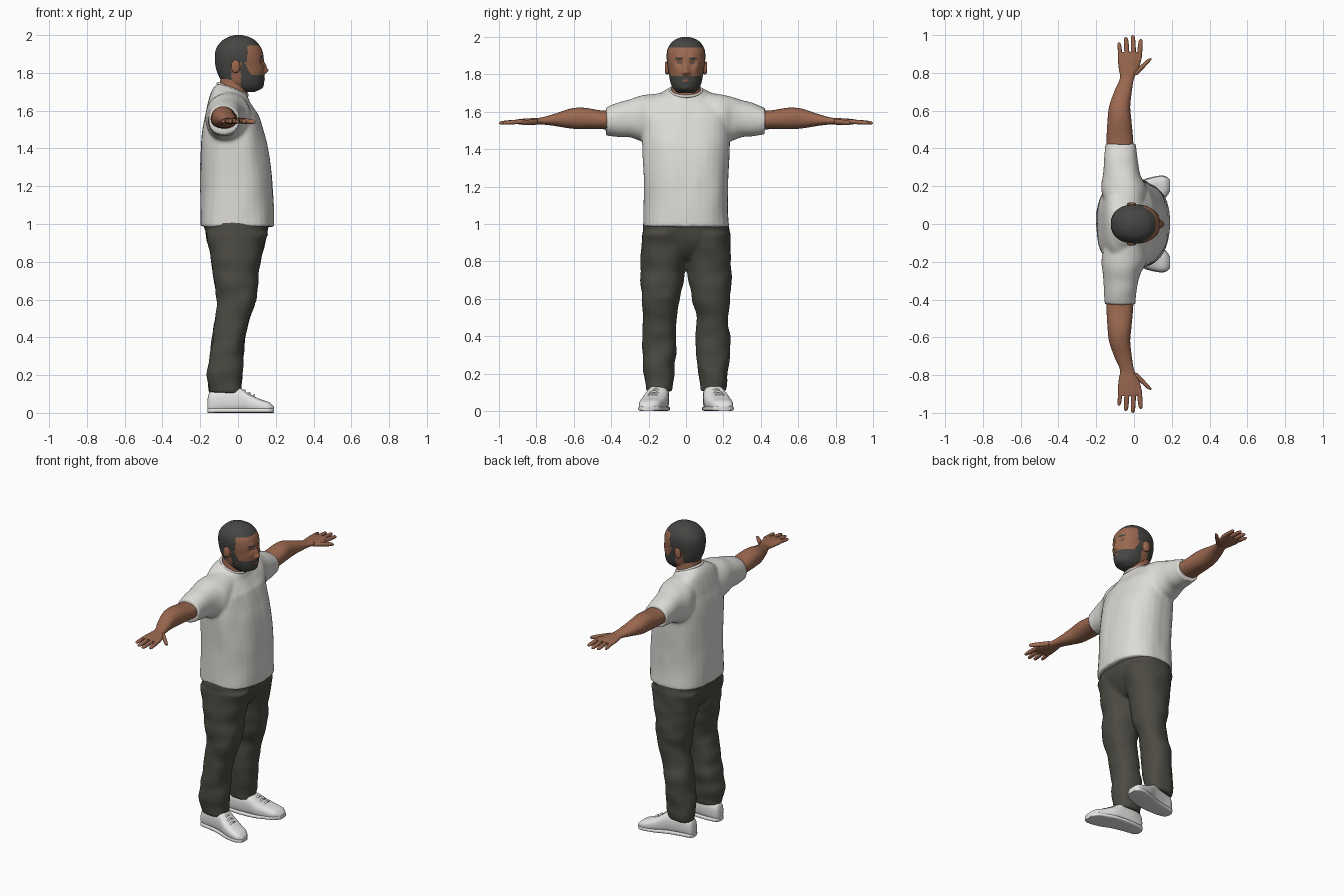
import bpy, bmesh, math
from mathutils import Vector, noise

if "Cube" in bpy.data.objects:
    bpy.data.objects.remove(bpy.data.objects["Cube"])


def material(name, *rgb):
    m = bpy.data.materials.new(name)
    m.use_nodes = True
    m.diffuse_color = (*rgb, 1)
    bsdf = m.node_tree.nodes["Principled BSDF"]
    bsdf.inputs["Base Color"].default_value = (*rgb, 1)
    bsdf.inputs["Roughness"].default_value = 0.8
    return m


SKIN = material("brown_skin", .33, .14, .08)
HAIR = material("dark_hair", .06, .061, .056)
SHIRT = material("off_white_cloth", .72, .71, .68)
PANTS = material("olive_grey_cloth", .072, .068, .055)
SHOE = material("white_shoe", .78, .78, .77)
LIP = material("lip", .24, .09, .06)


def spline(a, b, c, d, t):
    return [q + t / 2 * (r - p + t * (2*p - 5*q + 4*r - s + t * (3*(q - r) + s - p)))
            for p, q, r, s in zip(a, b, c, d)]


def loft(bm, axis, sections, power=2.2, sides=32, steps=5, mirror=False):
    """Skin through sections (position, low, high, low, high) along an axis."""
    ends = [sections[0], *sections, sections[-1]]
    rows = [spline(*ends[i:i + 4], k / steps)
            for i in range(len(sections) - 1) for k in range(steps)]
    rows.append(sections[-1])
    order = {"x": (0, 1, 2), "y": (1, 0, 2), "z": (2, 0, 1)}[axis]
    for flip in ((1, -1) if mirror else (1,)):
        rings = []
        for pos, a0, a1, b0, b1 in rows:
            ring = []
            for k in range(sides):
                t = 2 * math.pi * k / sides
                c, s = math.cos(t), math.sin(t)
                c = math.copysign(abs(c) ** (2 / power), c)
                s = math.copysign(abs(s) ** (2 / power), s)
                co = Vector()
                co[order[0]] = pos
                co[order[1]] = (a0 + a1 + c * (a1 - a0)) / 2
                co[order[2]] = (b0 + b1 + s * (b1 - b0)) / 2
                co.y *= flip
                ring.append(bm.verts.new(co))
            rings.append(ring)
        for r, q in zip(rings, rings[1:]):
            for k in range(sides):
                n = (k + 1) % sides
                bm.faces.new((r[k], r[n], q[n], q[k]))
        bm.faces.new(rings[0])
        bm.faces.new(rings[-1])


def finish(name, bm, *mats, angle=50):
    bmesh.ops.recalc_face_normals(bm, faces=bm.faces)
    mesh = bpy.data.meshes.new(name)
    bm.to_mesh(mesh)
    bm.free()
    for m in mats:
        mesh.materials.append(m)
    ob = bpy.data.objects.new(name, mesh)
    bpy.context.collection.objects.link(ob)
    bpy.ops.object.select_all(action="DESELECT")
    ob.select_set(True)
    bpy.context.view_layer.objects.active = ob
    bpy.ops.object.shade_smooth_by_angle(angle=math.radians(angle))
    return ob


def cloth(ob, stretch, amount):
    """Fuse overlapping lofts into one garment and add soft folds."""
    re = ob.modifiers.new("fuse", "REMESH")
    re.mode, re.voxel_size, re.use_smooth_shade = "VOXEL", .009, True
    sm = ob.modifiers.new("soften", "SMOOTH")
    sm.factor, sm.iterations = .5, 5
    for m in (re.name, sm.name):
        bpy.ops.object.modifier_apply(modifier=m)
    moves = [v.normal * amount * noise.noise(v.co * Vector(stretch)) for v in ob.data.vertices]
    for v, move in zip(ob.data.vertices, moves):
        v.co += move
    bpy.ops.object.shade_smooth_by_angle(angle=math.radians(60))


def sym(*rows):
    return [(z, x0, x1, -w, w) for z, x0, x1, w in rows]


# Shirt: torso and sleeves
bm = bmesh.new()
loft(bm, "z", sym((.985, -.2, .19, .23), (1.1, -.2, .19, .226), (1.25, -.2, .182, .226),
                  (1.4, -.197, .16, .234), (1.5, -.19, .132, .24), (1.58, -.175, .107, .235),
                  (1.65, -.15, .08, .19), (1.69, -.125, .06, .125), (1.715, -.108, .052, .088)),
     power=2.5)
for v in bm.verts:
    v.co.z -= .4 * (v.co.x + .03) * min(1, max(0, (v.co.z - 1.58) / .1))
loft(bm, "y", [(.08, -.15, .06, 1.46, 1.7), (.19, -.172, .068, 1.43, 1.69),
               (.25, -.167, .042, 1.445, 1.68), (.3, -.162, .026, 1.465, 1.665),
               (.36, -.158, .016, 1.468, 1.648), (.425, -.154, .01, 1.475, 1.622)], mirror=True)
cloth(finish("shirt", bm, SHIRT), (9, 9, 5), .007)

# Collar band
bpy.ops.mesh.primitive_torus_add(major_radius=.083, minor_radius=.008, major_segments=48,
                                 location=(-.028, 0, 1.713), rotation=(0, .38, 0))
collar = bpy.context.object
collar.name = "collar"
collar.data.materials.append(SHIRT)
bpy.ops.object.shade_smooth()

# Trousers: hips and two legs
bm = bmesh.new()
loft(bm, "z", sym((.81, -.1, .07, .1), (.86, -.145, .115, .2), (.93, -.17, .15, .23),
                  (1.01, -.187, .165, .226)), power=2.5)
loft(bm, "z", [(.95, -.17, .155, 0, .235), (.85, -.152, .13, -.003, .24),
               (.75, -.135, .112, .006, .242), (.6, -.112, .1, .032, .238),
               (.5, -.12, .062, .054, .227), (.4, -.137, .038, .052, .235),
               (.3, -.15, .028, .052, .236), (.2, -.16, .022, .066, .224),
               (.105, -.154, .018, .074, .214)], mirror=True)
cloth(finish("trousers", bm, PANTS), (8, 8, 12), .01)

# Shoes with soles and laces
shoe = [(-.162, .12, .16, .015, .07), (-.145, .1, .178, 0, .115), (-.08, .09, .19, 0, .132),
        (0, .092, .21, 0, .137), (.06, .1, .235, 0, .1), (.12, .122, .25, 0, .072),
        (.165, .142, .25, 0, .056), (.19, .175, .23, .008, .034)]
bm = bmesh.new()
loft(bm, "x", shoe, power=2.7, mirror=True)
finish("shoes", bm, SHOE)
bm = bmesh.new()
loft(bm, "x", [(x, a - .004, b + .004, 0, .026) for x, a, b, *_ in shoe], power=4, mirror=True)
finish("soles", bm, SHOE)
bm = bmesh.new()
for i in range(3):
    x, y, z = .035 + .025 * i, .163 + .008 * i, .118 - .013 * i
    loft(bm, "y", [(y - .035, x - .005, x + .005, z - .02, z - .01),
                   (y, x - .006, x + .006, z - .006, z + .006),
                   (y + .035, x - .005, x + .005, z - .02, z - .01)], sides=10, mirror=True)
finish("laces", bm, SHOE)

# Arms and palms
bm = bmesh.new()
loft(bm, "y", [(.36, -.14, 0, 1.5, 1.605), (.45, -.145, -.005, 1.507, 1.607),
               (.55, -.14, -.014, 1.507, 1.622), (.62, -.132, -.02, 1.511, 1.616),
               (.7, -.105, -.012, 1.524, 1.59), (.77, -.075, 0, 1.532, 1.57),
               (.82, -.08, .024, 1.53, 1.566), (.88, -.086, .04, 1.531, 1.562),
               (.91, -.078, .034, 1.537, 1.558)], mirror=True)
finish("arms", bm, SKIN)

# Fingers and thumbs: start x, tip x, start y, tip y, radius
bm = bmesh.new()
for xa, xb, ya, yb, r in ((-.07, -.079, .87, .962, .011), (-.036, -.043, .88, .99, .013),
                          (-.002, -.006, .88, 1, .013), (.027, .036, .87, .98, .013),
                          (.002, .088, .79, .878, .016)):
    rows = []
    for t, k in ((0, 1), (.5, 1), (.85, .85), (.96, .55), (1, .15)):
        x, y, z = xa + (xb - xa) * t, ya + (yb - ya) * t, 1.548 - .008 * t
        rows.append((y, x - r * k, x + r * k, z - r * k * .9, z + r * k * .9))
    loft(bm, "y", rows, sides=14, steps=3, mirror=True)
finish("fingers", bm, SKIN)

# Neck and ears
bm = bmesh.new()
loft(bm, "z", sym((1.62, -.1, .05, .085), (1.7, -.1, .05, .08), (1.75, -.095, .05, .076),
                  (1.8, -.09, .05, .076)))
finish("neck", bm, SKIN)
bm = bmesh.new()
loft(bm, "y", [(.08, -.025, .012, 1.805, 1.86), (.1, -.034, .012, 1.8, 1.868),
               (.109, -.036, .008, 1.803, 1.868), (.113, -.028, .002, 1.812, 1.86)],
     sides=20, mirror=True)
finish("ears", bm, SKIN)

# Head, shaped by soft pushes: centre, radius, forward amount
bm = bmesh.new()
loft(bm, "z", sym((1.7, .01, .09, .04), (1.72, -.04, .124, .064), (1.75, -.082, .134, .081),
                  (1.79, -.105, .137, .09), (1.83, -.118, .137, .096), (1.88, -.123, .136, .103),
                  (1.93, -.115, .124, .1), (1.97, -.084, .093, .078), (1.99, -.05, .058, .048),
                  (2, -.015, .02, .014)), power=2.25, sides=112, steps=9)
pushes = [((.137, 0, 1.813), .016, .024), ((.137, 0, 1.84), .014, .011),
          ((.14, 0, 1.766), .016, .006), ((.128, 0, 1.725), .025, .006)]
for side in (-1, 1):
    pushes += [((.125, side * .036, 1.862), .017, -.014), ((.127, side * .032, 1.888), .014, .006),
               ((.12, side * .05, 1.825), .02, .004), ((.137, side * .015, 1.806), .008, .008)]
for v in bm.verts:
    v.co.x += sum(p * math.exp(-((v.co - Vector(c)).length / r) ** 2) for c, r, p in pushes)


def head_colour(x, y, z):
    """0 skin, 1 hair, 2 lip."""
    y = abs(y)
    if z > 1.945 or (x < .05 and z > 1.855) or (x < -.035 and z > 1.76):
        return 1
    if x > .09 and y < .024 and abs(z - 1.765) < .007 * (1 - y / .03):
        return 2
    if x > .015 and z < 1.788 + 1.8 * max(0, .07 - x):
        return 1
    brow = .014 < y < .06 and abs(z - 1.884) < .006
    eye = .022 < y < .048 and abs(z - 1.861) < .004
    return int(x > .05 and (brow or eye))


for f in bm.faces:
    f.material_index = head_colour(*f.calc_center_median())
finish("head", bm, SKIN, HAIR, LIP)
